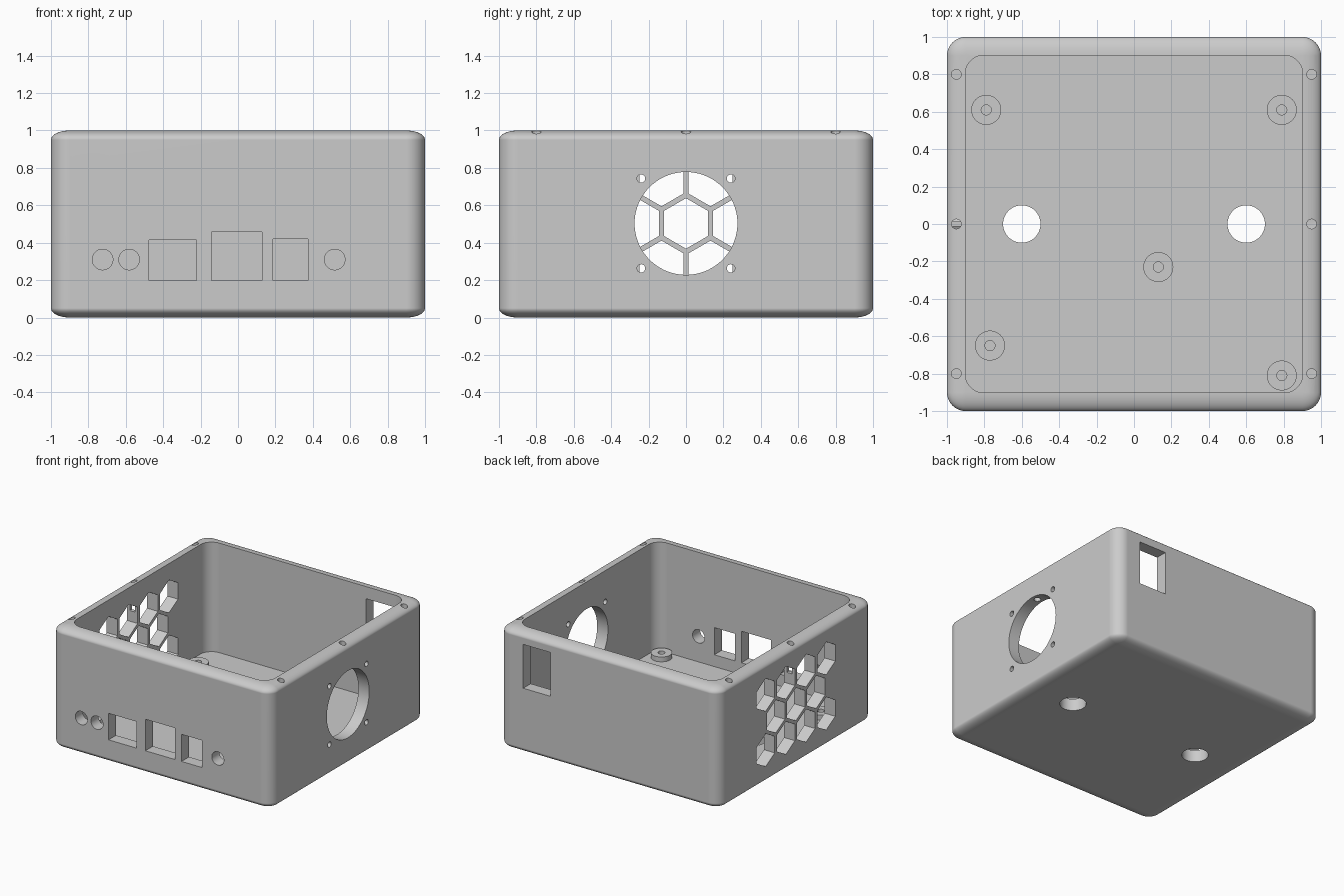
import bpy, bmesh, math
from mathutils import Matrix, Vector

if "Cube" in bpy.data.objects:
    bpy.data.objects.remove(bpy.data.objects["Cube"])

grey = bpy.data.materials.new("light_grey")
grey.use_nodes = True
colour = (0.6, 0.6, 0.6, 1)
grey.diffuse_color = colour
grey.node_tree.nodes["Principled BSDF"].inputs["Base Color"].default_value = colour

TURN = {"x": Matrix.Rotation(math.pi / 2, 4, "Y"),
        "y": Matrix.Rotation(math.pi / 2, 4, "X"),
        "z": Matrix.Identity(4)}


def add_box(bm, lo, hi):
    lo, hi = Vector(lo), Vector(hi)
    m = Matrix.Translation((lo + hi) / 2) @ Matrix.Diagonal((*(hi - lo), 1))
    bmesh.ops.create_cube(bm, size=1, matrix=m)


def add_prism(bm, centre, radius, depth, axis, sides=48, spin=0):
    turn = TURN[axis] @ Matrix.Rotation(math.radians(spin), 4, "Z")
    bmesh.ops.create_cone(bm, cap_ends=True, segments=sides, radius1=radius,
                          radius2=radius, depth=depth,
                          matrix=Matrix.Translation(centre) @ turn)


def finish(bm, name):
    bmesh.ops.recalc_face_normals(bm, faces=bm.faces)
    mesh = bpy.data.meshes.new(name)
    bm.to_mesh(mesh)
    bm.free()
    mesh.materials.append(grey)
    obj = bpy.data.objects.new(name, mesh)
    bpy.context.collection.objects.link(obj)
    return obj


def select(obj):
    bpy.ops.object.select_all(action="DESELECT")
    obj.select_set(True)
    bpy.context.view_layer.objects.active = obj


def cut(obj, bm):
    cutter = finish(bm, "cutter")
    cutter.hide_render = True
    mod = obj.modifiers.new("cut", "BOOLEAN")
    mod.operation, mod.solver, mod.object = "DIFFERENCE", "EXACT", cutter
    select(obj)
    bpy.ops.object.modifier_apply(modifier=mod.name)
    bpy.data.objects.remove(cutter)


def smooth(obj):
    select(obj)
    bpy.ops.object.shade_smooth_by_angle(angle=math.radians(32))
    mod = obj.modifiers.new("even_shading", "WEIGHTED_NORMAL")
    mod.keep_sharp = True


# Outer shell: rounded cube squashed to half height
bm = bmesh.new()
bmesh.ops.create_cube(bm, size=2)
bmesh.ops.bevel(bm, geom=bm.edges[:], offset=0.1, segments=10, profile=0.5, affect="EDGES")
squash = Matrix.Translation((0, 0, 0.5)) @ Matrix.Diagonal((1, 1, 0.5, 1))
bmesh.ops.transform(bm, verts=bm.verts, matrix=squash)
case = finish(bm, "case")

# Open cavity with rounded upright corners
bm = bmesh.new()
add_box(bm, (-0.902, -0.902, 0.1), (0.902, 0.902, 1.2))
upright = [e for e in bm.edges if abs(e.verts[0].co.z - e.verts[1].co.z) > 0.5]
bmesh.ops.bevel(bm, geom=upright, offset=0.1, segments=10, profile=0.5, affect="EDGES")
cut(case, bm)

# Front connector openings
bm = bmesh.new()
for x in (-0.724, -0.582, 0.517):
    add_prism(bm, (x, -0.95, 0.31), 0.055, 0.3, "y")
for x0, x1, top in ((-0.477, -0.223, 0.415), (-0.142, 0.128, 0.456), (0.187, 0.374, 0.42)):
    add_box(bm, (x0, -1.1, 0.197), (x1, -0.8, top))
cut(case, bm)

# Back switch window
bm = bmesh.new()
add_box(bm, (0.53, 0.8, 0.54), (0.78, 1.1, 0.9))
cut(case, bm)

# Fan opening with its screw holes
bm = bmesh.new()
add_prism(bm, (0.95, 0, 0.503), 0.275, 0.3, "x", 72)
for y in (-0.24, 0.24):
    for z in (-0.24, 0.24):
        add_prism(bm, (0.95, y, 0.503 + z), 0.022, 0.3, "x", 24)
cut(case, bm)

# Honeycomb vent, corners pointing up
bm = bmesh.new()
pitch = 0.262
for row, count in ((-1, 4), (0, 3), (1, 4)):
    for i in range(count):
        y = (i - (count - 1) / 2) * pitch
        z = 0.503 + row * pitch * 0.866
        add_prism(bm, (-0.95, y, z), 0.135, 0.3, "x", 6, spin=30)
cut(case, bm)

# Floor holes
bm = bmesh.new()
for x in (-0.6, 0.6):
    add_prism(bm, (x, 0, 0.05), 0.1, 0.3, "z")
cut(case, bm)

# Lid screw holes in the rim
bm = bmesh.new()
for x in (-0.95, 0.95):
    for y in (-0.8, 0, 0.8):
        add_prism(bm, (x, y, 0.92), 0.026, 0.34, "z", 24)
cut(case, bm)
smooth(case)

# Board standoffs on the floor
spots = ((-0.79, 0.61), (0.79, 0.61), (0.13, -0.23), (-0.77, -0.65), (0.79, -0.81))
for i, (x, y) in enumerate(spots):
    bm = bmesh.new()
    add_prism(bm, (x, y, 0.119), 0.08, 0.042, "z")
    post = finish(bm, f"standoff_{i + 1}")
    bm = bmesh.new()
    add_prism(bm, (x, y, 0.15), 0.027, 0.1, "z", 24)
    cut(post, bm)
    smooth(post)
